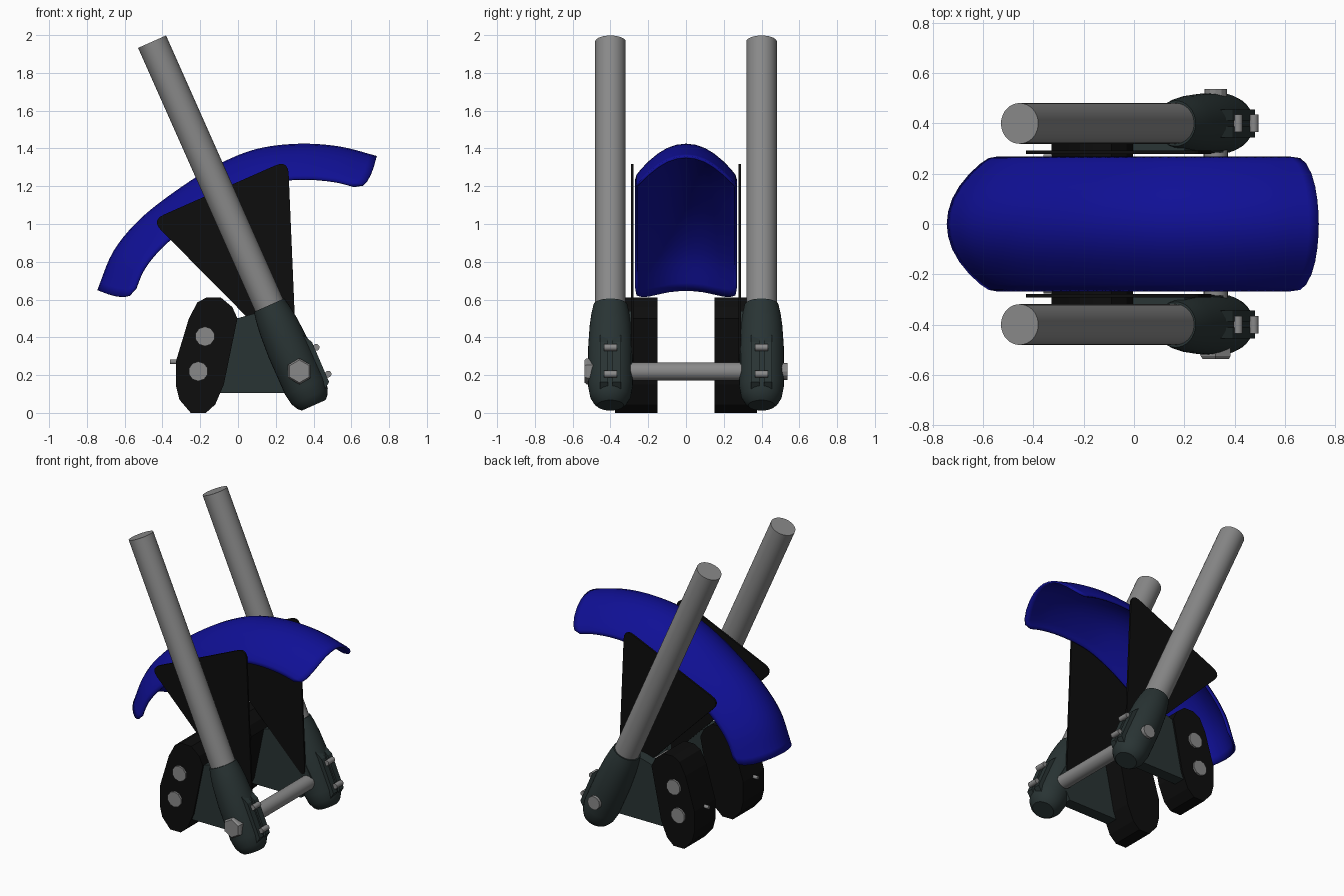
import bpy, bmesh, math
from mathutils import Vector

cube = bpy.data.objects.get("Cube")
if cube:
    bpy.data.objects.remove(cube, do_unlink=True)


def material(name, rgb):
    m = bpy.data.materials.new(name)
    m.use_nodes = True
    color = (*rgb, 1)
    m.diffuse_color = color
    m.node_tree.nodes["Principled BSDF"].inputs["Base Color"].default_value = color
    return m


BLUE = material("blue plastic", (0.005, 0.005, 0.3))
STEEL = material("grey metal", (0.25, 0.25, 0.25))
SLATE = material("dark slate", (0.022, 0.034, 0.034))
BLACK = material("black", (0.004, 0.004, 0.004))


def finish(name, bm, mat, smooth=None, closed=True):
    if closed:
        bmesh.ops.recalc_face_normals(bm, faces=bm.faces[:])
    mesh = bpy.data.meshes.new(name)
    bm.to_mesh(mesh)
    bm.free()
    mesh.materials.append(mat)
    ob = bpy.data.objects.new(name, mesh)
    bpy.context.collection.objects.link(ob)
    if smooth:
        bpy.ops.object.select_all(action="DESELECT")
        ob.select_set(True)
        bpy.context.view_layer.objects.active = ob
        bpy.ops.object.shade_smooth_by_angle(angle=math.radians(smooth))
    return ob


def lathe(name, origin, axis, profile, mat, sides=32, smooth=35, widen=1.0):
    """Closed solid of (distance, radius) rings along an axis."""
    axis = Vector(axis).normalized()
    up = Vector((0, 0, 1))
    u = (up - axis * axis.dot(up)).normalized()
    v = axis.cross(u) * widen
    bm = bmesh.new()
    rings = []
    for t, r in profile:
        center = Vector(origin) + axis * t
        angles = [2 * math.pi * i / sides for i in range(sides)]
        rings.append([bm.verts.new(center + u * r * math.cos(a) + v * r * math.sin(a)) for a in angles])
    for a, b in zip(rings, rings[1:]):
        for i in range(sides):
            j = (i + 1) % sides
            bm.faces.new((a[i], a[j], b[j], b[i]))
    bm.faces.new(rings[0])
    bm.faces.new(rings[-1])
    return finish(name, bm, mat, smooth)


def slab(name, outline, y0, y1, mat, smooth=None):
    """Side outline (x, z) extruded between two y values."""
    bm = bmesh.new()
    face = bm.faces.new([bm.verts.new((x, y0, z)) for x, z in outline])
    new = bmesh.ops.extrude_face_region(bm, geom=[face])["geom"]
    verts = [g for g in new if isinstance(g, bmesh.types.BMVert)]
    bmesh.ops.translate(bm, verts=verts, vec=(0, y1 - y0, 0))
    return finish(name, bm, mat, smooth)


def rounded(corners, radius, steps=5):
    """Outline with each corner replaced by a small curve."""
    out = []
    n = len(corners)
    for i in range(n):
        p, a, b = (Vector(corners[k % n]) for k in (i, i - 1, i + 1))
        start = p + (a - p).normalized() * radius
        end = p + (b - p).normalized() * radius
        for k in range(steps + 1):
            t = k / steps
            out.append(tuple(start * (1 - t) ** 2 + p * 2 * t * (1 - t) + end * t * t))
    return out


# Fork layout: the legs lean in the x-z plane
TOP = Vector((-0.455, 0, 1.965))
COLLAR = Vector((0.165, 0, 0.57))
LEAN = (COLLAR - TOP).normalized()
BACK = Vector((-LEAN.z, 0, LEAN.x))
CALIPER = [(-.328, .275), (-.26, .5), (-.215, .585), (-.165, .612), (-.09, .61), (-.03, .56),
           (-.003, .5), (-.075, .15), (-.12, .045), (-.17, .0), (-.25, .0), (-.31, .07), (-.328, .14)]
BRACKET = [(-.12, .105), (.28, .105), (.36, .25), (.2, .54), (.1, .53), (-.04, .49)]
PLATE = rounded([(-.46, 1.02), (.265, 1.34), (.312, .24)], 0.075)

for s, side in ((-1, "front"), (1, "back")):
    y = 0.4 * s
    off = Vector((0, y, 0))
    # Stanchion tube and lower leg
    lathe(side + "_fork_tube", TOP + off, LEAN, [(0, .081), ((COLLAR - TOP).length + .1, .081)], STEEL, 40)
    lathe(side + "_fork_leg", COLLAR + off, LEAN,
          [(0, .088), (.05, .098), (.12, .107), (.25, .115), (.47, .115), (.53, .104), (.565, .085), (.58, .068)],
          SLATE, 32, 40, 1.03)

    # Pinch lug with two small clamp bolts
    def along(t, d):
        p = COLLAR + LEAN * t + BACK * d
        return (p.x, p.z)
    for k in (-1, 1):
        slab(side + "_pinch_lug", [along(.2, .09), along(.27, .128), along(.5, .125), along(.54, .07)],
             y + k * .012, y + k * .055, SLATE)
    for t in (.305, .46):
        x, z = along(t, .137)
        lathe(side + "_pinch_bolt", (x, y - .035, z), (0, 1, 0), [(0, .018), (.07, .018)], STEEL, 12)

    # Brake caliper, its mounting bracket, bolts and bleed nipple
    slab(side + "_caliper", CALIPER, .15 * s, .377 * s, BLACK)
    slab(side + "_caliper_bracket", BRACKET, .285 * s, .365 * s, SLATE)
    for x, z in ((-.175, .405), (-.21, .22)):
        lathe(side + "_caliper_bolt", (x, .37 * s, z), (0, s, 0), [(0, .052), (.02, .052)], STEEL, 10, None)
    lathe(side + "_bleed_nipple", (-.36, .265 * s, .27), (1, 0, 0), [(0, .012), (.05, .012)], STEEL, 12)

    # Triangular mudguard stay
    slab(side + "_mudguard_stay", PLATE, .279 * s, .292 * s, BLACK)

# Axle with a hexagonal head and an end nut
lathe("axle", (.325, -.5, .22), (0, 1, 0), [(0, .048), (1.0, .048)], STEEL, 24)
lathe("axle_head", (.325, -.537, .22), (0, 1, 0), [(0, .06), (.012, .069), (.05, .069)], STEEL, 6, None)
lathe("axle_nut", (.325, .49, .22), (0, 1, 0), [(0, .045), (.047, .045)], STEEL, 12, None)

# Mudguard: arched section swept along a crown line
CROWN = [Vector(p) for p in ((-.745, .65), (-.66, .855), (-.52, 1.025), (-.33, 1.175), (-.125, 1.305),
                             (.09, 1.395), (.32, 1.425), (.54, 1.41), (.735, 1.36))]
SECTION = [(0, 0), (.05, .006), (.1, .023), (.15, .053), (.2, .095), (.24, .137), (.262, .165), (.269, .188)]
TRIM = [0, 0, 0, 0, .002, .008, .018, .045]


def crown(u):
    """Smooth point on the crown line, u from 0 to 1."""
    n = len(CROWN) - 1
    i = min(int(u * n), n - 1)
    t = u * n - i
    b, c = CROWN[i], CROWN[i + 1]
    a = CROWN[i - 1] if i else 2 * b - c
    d = CROWN[i + 2] if i + 2 <= n else 2 * c - b
    return 0.5 * (2 * b + (c - a) * t + (2 * a - 5 * b + 4 * c - d) * t * t + (3 * b - a - 3 * c + d) * t ** 3)


def section_point(u, y, depth, trim):
    u = trim + u * (1 - 2 * trim)
    p = crown(u)
    lo, hi = max(u - .04, 0), min(u + .04, 1)
    tangent = (crown(hi) - crown(lo)).normalized()
    return (p.x + tangent.y * depth, y, p.y - tangent.x * depth)


columns = [(-y, d, e) for (y, d), e in zip(SECTION, TRIM)][:0:-1]
columns += [(y, d, e) for (y, d), e in zip(SECTION, TRIM)]
bm = bmesh.new()
ROWS = 40
grid = [[bm.verts.new(section_point(r / ROWS, *c)) for c in columns] for r in range(ROWS + 1)]
for a, b in zip(grid, grid[1:]):
    for i in range(len(columns) - 1):
        bm.faces.new((a[i], b[i], b[i + 1], a[i + 1]))
bm.normal_update()
if sum(f.normal.z for f in bm.faces) < 0:
    bmesh.ops.reverse_faces(bm, faces=bm.faces[:])
mudguard = finish("mudguard", bm, BLUE, 40, closed=False)
shell = mudguard.modifiers.new("shell", "SOLIDIFY")
shell.thickness = 0.012
shell.offset = -1
